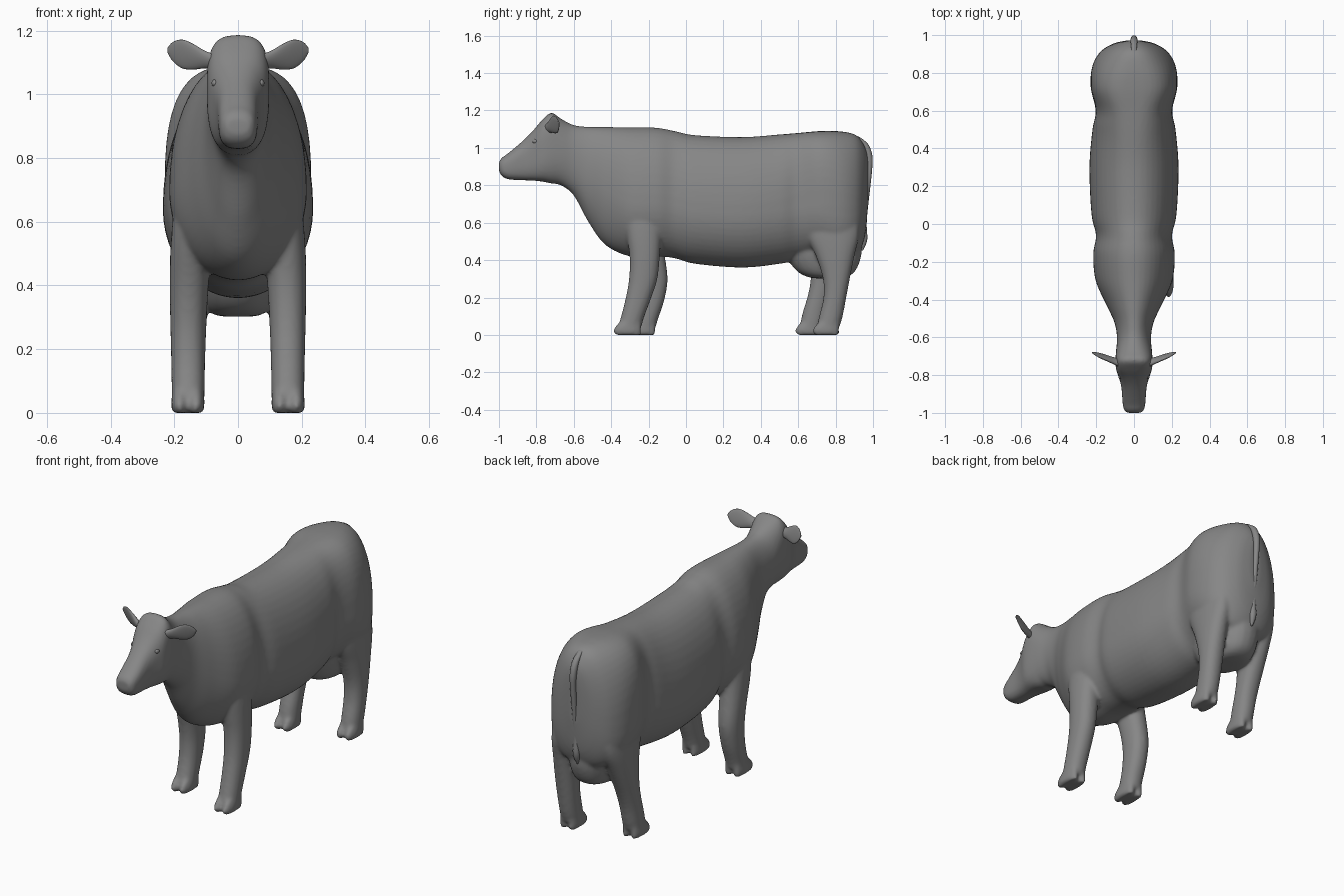
import bpy, bmesh, math
from mathutils import Matrix

if "Cube" in bpy.data.objects:
    bpy.data.objects.remove(bpy.data.objects["Cube"])

grey = bpy.data.materials.new("dark_grey")
grey.diffuse_color = (0.24, 0.24, 0.24, 1)
grey.use_nodes = True
grey.node_tree.nodes["Principled BSDF"].inputs["Base Color"].default_value = grey.diffuse_color


def smooth_rows(rows, steps):
    """Catmull-Rom interpolation through rows of numbers."""
    out = []
    for i in range(len(rows) - 1):
        quad = (rows[max(i - 1, 0)], rows[i], rows[i + 1], rows[min(i + 2, len(rows) - 1)])
        for s in range(steps):
            t = s / steps
            out.append([0.5 * (2 * b + (c - a) * t + (2 * a - 5 * b + 4 * c - d) * t * t
                               + (3 * b - a - 3 * c + d) * t ** 3) for a, b, c, d in zip(*quad)])
    return out + [list(rows[-1])]


def loft(bm, rows, ring, n=24, steps=5):
    """Skin closed rings; ring(row, cos, sin) gives each point."""
    loops = []
    for r in smooth_rows(rows, steps):
        angles = [2 * math.pi * k / n for k in range(n)]
        loops.append([bm.verts.new(ring(r, math.cos(a), math.sin(a))) for a in angles])
    for a, b in zip(loops, loops[1:]):
        for k in range(n):
            j = (k + 1) % n
            bm.faces.new((a[k], a[j], b[j], b[k]))
    bm.faces.new(loops[0][::-1])
    bm.faces.new(loops[-1])


def ellipsoid(bm, centre, radii):
    bmesh.ops.create_uvsphere(bm, u_segments=32, v_segments=20, radius=1,
                              matrix=Matrix.Translation(centre) @ Matrix.Diagonal((*radii, 1)))


def finish(bm, name, mirrored=False):
    bmesh.ops.recalc_face_normals(bm, faces=bm.faces)
    for f in bm.faces:
        f.smooth = True
    me = bpy.data.meshes.new(name)
    bm.to_mesh(me)
    bm.free()
    me.materials.append(grey)
    ob = bpy.data.objects.new(name, me)
    bpy.context.collection.objects.link(ob)
    if mirrored:
        ob.modifiers.new("mirror", 'MIRROR').use_axis = (True, False, False)
    return ob


def ramp(t):
    t = min(max(t, 0), 1)
    return t * t * (3 - 2 * t)


def bump(y, centre, width):
    return math.exp(-((y - centre) / width) ** 2)


def spow(v, e):
    return math.copysign(abs(v) ** e, v)


def trunk_ring(r, c, s):
    y, top, bot, w = r
    # Widest point sits low on the barrel, higher on the head; hips, poll and jaw are squarer
    head = ramp((-0.6 - y) / 0.2)
    mid = bot + (top - bot) * (0.4 + 0.15 * ramp((-0.25 - y) / 0.4))
    upper = 2.1 + 0.9 * bump(y, 0.7, 0.15) + 0.9 * bump(y, -0.74, 0.06) + 0.3 * head
    lower = 2 + head + 0.8 * bump(y, 0.85, 0.12)
    e = 2 / (upper if s > 0 else lower)
    return (w * spow(c, e), y, mid + spow(s, e) * ((top - mid) if s > 0 else (mid - bot)))


def add_leg(bm, rows, side, shift):
    """Leg from (height, front, back) rows; shift swings the foot along y."""
    def ring(r, c, s):
        z, y0, y1 = r
        x0 = 0.105 - 0.08 * z * z
        x1 = 0.208 + 0.08 * z ** 2 - 0.24 * z ** 4
        return (side * ((x0 + x1) / 2 + (x1 - x0) / 2 * spow(c, 0.9)),
                (y0 + y1) / 2 + (y1 - y0) / 2 * spow(s, 0.9) + shift * ramp((0.62 - z) / 0.5), z)
    loft(bm, rows, ring)
    # Cloven hoof: two claws under the leg
    toe, heel = rows[-1][1] + shift, rows[-1][2] + shift
    for xc in (0.132, 0.183):
        def claw(r, c, s):
            z, out, half = r
            return (side * (xc + half * c),
                    (toe - out + heel) / 2 + (heel - toe + out) / 2 * spow(s, 0.9), z)
        loft(bm, [(0.085, -0.03, .020), (0.05, 0.01, .025), (0.02, 0.025, .027), (0, 0.012, .022)], claw)


bm = bmesh.new()

# Head, neck and trunk: y, top, bottom, half width
trunk = [(-1.0, .925, .875, .035), (-.985, .947, .85, .052), (-.95, .972, .832, .06),
         (-.87, 1.04, .827, .066), (-.82, 1.09, .825, .078), (-.77, 1.148, .82, .095),
         (-.72, 1.188, .81, .098), (-.67, 1.157, .80, .095), (-.60, 1.122, .745, .09),
         (-.52, 1.113, .60, .104), (-.43, 1.112, .48, .145), (-.30, 1.11, .42, .203),
         (-.16, 1.108, .42, .216), (-.06, 1.09, .41, .201), (.05, 1.068, .38, .225),
         (.30, 1.058, .36, .236), (.50, 1.072, .38, .220), (.60, 1.08, .40, .202),
         (.72, 1.09, .42, .229), (.83, 1.088, .42, .222), (.91, 1.068, .43, .18),
         (.955, 1.01, .52, .11), (.972, .95, .68, .035)]
loft(bm, trunk, trunk_ring, 48)

# Legs; the stance differs left and right
front = [(.75, -.32, -.14), (.6, -.325, -.13), (.42, -.302, -.14),
         (.3, -.305, -.153), (.2, -.322, -.185), (.1, -.347, -.222), (.04, -.365, -.24)]
hind = [(.78, .64, .88), (.65, .625, .92), (.53, .645, .925), (.42, .695, .90),
        (.3, .732, .876), (.2, .735, .857), (.1, .712, .838), (.04, .70, .82)]
for rows, left_shift in ((front, 0.078), (hind, -0.093)):
    add_leg(bm, rows, 1, 0)
    add_leg(bm, rows, -1, left_shift)

# Boxy udder between the hind legs: height, front, back, half width
loft(bm, [(.52, .52, .94, .13), (.44, .53, .94, .128), (.38, .56, .925, .118),
          (.335, .60, .90, .102), (.31, .65, .86, .078), (.302, .70, .81, .04)],
     lambda r, c, s: (r[3] * spow(c, .85), (r[1] + r[2]) / 2 + (r[2] - r[1]) / 2 * s, r[0]))

# Fuse everything into one smooth skin
body = finish(bm, "cow_body")
fuse = body.modifiers.new("fuse", 'REMESH')
fuse.mode = 'VOXEL'
fuse.voxel_size = 0.009
fuse.use_smooth_shade = True
soften = body.modifiers.new("soften", 'SMOOTH')
soften.factor = 0.5
soften.iterations = 9

# Leaf-shaped ears: x, half height; they sweep back, rise and thin toward the tip
bm = bmesh.new()
loft(bm, [(.07, .024), (.105, .028), (.14, .040), (.175, .045), (.205, .030), (.222, .006)],
     lambda r, c, s: (r[0], -.765 + .38 * r[0] + (.031 - .125 * r[0]) * c - .25 * r[1] * s,
                      1.083 + .25 * r[0] + r[1] * s))
finish(bm, "ears", True)

# Eyes, barely proud of the face
bm = bmesh.new()
ellipsoid(bm, (.072, -.805, 1.035), (.011, .016, .012))
finish(bm, "eyes", True)

# Tail with a small tuft: y, height, radius
bm = bmesh.new()
loft(bm, [(.91, 1.062, .012), (.955, 1.022, .017), (.978, .96, .018), (.979, .87, .015),
          (.954, .62, .013), (.950, .51, .019), (.942, .45, .004)],
     lambda r, c, s: (r[2] * c, r[0] + r[2] * s, r[1]), 16)
finish(bm, "tail")
